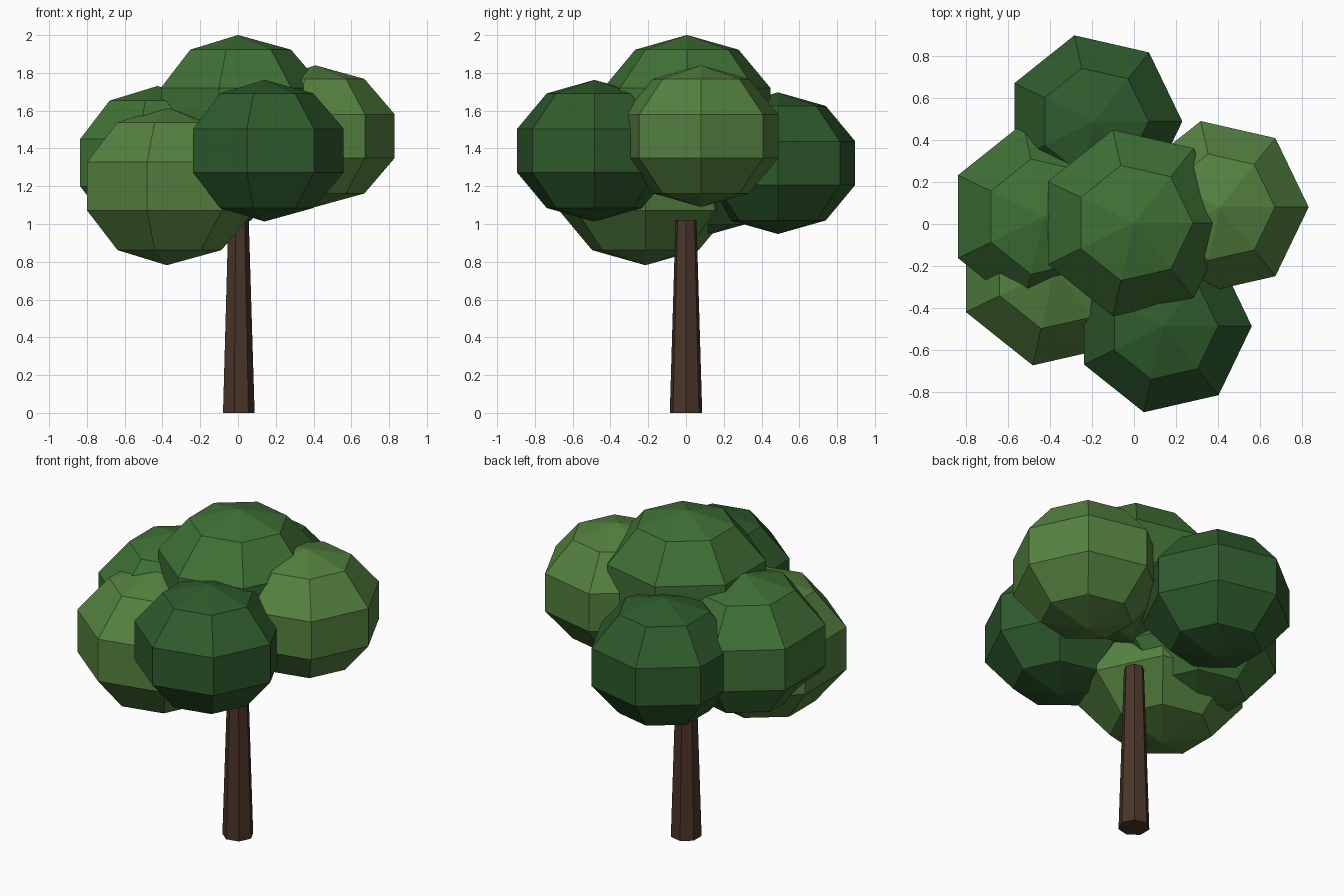
import bpy, bmesh
from math import sin, cos, pi

if "Cube" in bpy.data.objects:
    bpy.data.objects.remove(bpy.data.objects["Cube"])

SIDES = 7


def material(name, rgb):
    m = bpy.data.materials.new(name)
    m.diffuse_color = (*rgb, 1)
    m.use_nodes = True
    m.node_tree.nodes["Principled BSDF"].inputs["Base Color"].default_value = m.diffuse_color
    return m


BARK = material("bark", (0.07, 0.036, 0.022))
LIGHT = material("light_leaf", (0.09, 0.22, 0.05))
MID = material("mid_leaf", (0.05, 0.165, 0.036))
DARK = material("dark_leaf", (0.028, 0.105, 0.026))


def lathe(name, profile, location, mat):
    """Revolve (radius, z) points, bottom to top, into a flat-faced solid."""
    bm = bmesh.new()
    rings = []
    for r, z in profile:
        if r < 1e-5:
            rings.append([bm.verts.new((0, 0, z))] * SIDES)
        else:
            rings.append([bm.verts.new((r * cos(2 * pi * i / SIDES),
                                        r * sin(2 * pi * i / SIDES), z))
                          for i in range(SIDES)])
    for low, high in zip(rings, rings[1:]):
        for i in range(SIDES):
            j = (i + 1) % SIDES
            quad = [low[i], low[j], high[j], high[i]]
            bm.faces.new(list(dict.fromkeys(quad)))
    # caps for open ends
    if profile[0][0] > 1e-5:
        bm.faces.new(rings[0][::-1])
    if profile[-1][0] > 1e-5:
        bm.faces.new(rings[-1])
    mesh = bpy.data.meshes.new(name)
    bm.to_mesh(mesh)
    bm.free()
    mesh.materials.append(mat)
    obj = bpy.data.objects.new(name, mesh)
    obj.location = location
    bpy.context.collection.objects.link(obj)


def leaf_clump(name, radius, location, mat):
    """Low-poly ball with five bands, squashed in height."""
    profile = [(radius * sin(pi * k / 5), -0.85 * radius * cos(pi * k / 5))
               for k in range(6)]
    lathe(name, profile, location, mat)


# tapered trunk
lathe("trunk", [(0.088, 0), (0.057, 1.02)], (0, 0, 0), BARK)

# overlapping foliage clumps
leaf_clump("foliage_top", 0.477, (0, 0.005, 1.595), MID)
leaf_clump("foliage_left", 0.477, (-0.427, 0.035, 1.325), MID)
leaf_clump("foliage_right", 0.441, (0.41, 0.08, 1.465), LIGHT)
leaf_clump("foliage_front_left", 0.492, (-0.377, -0.215, 1.2), LIGHT)
leaf_clump("foliage_front", 0.441, (0.14, -0.485, 1.388), DARK)
leaf_clump("foliage_back", 0.441, (-0.19, 0.487, 1.322), DARK)
